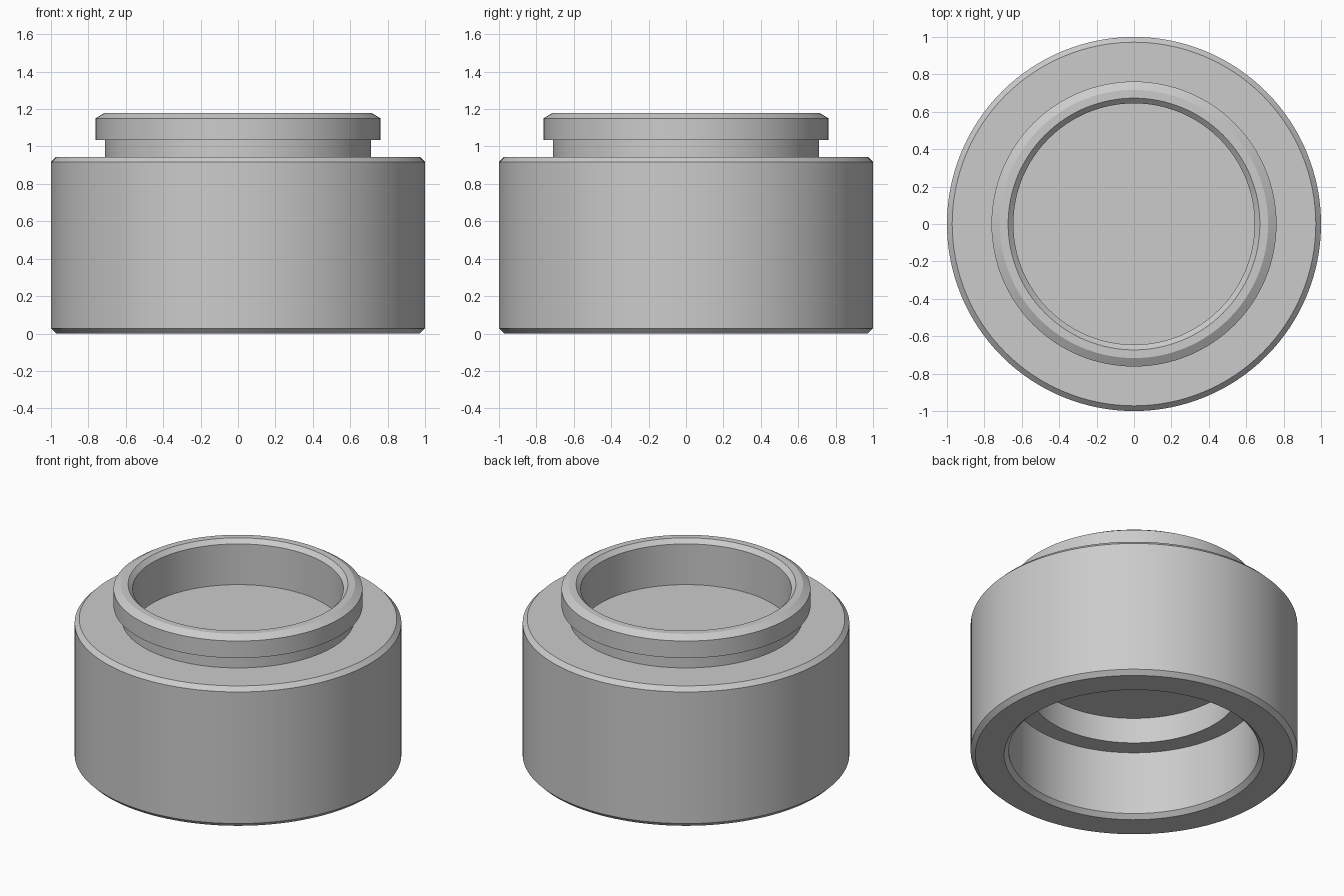
import bpy
import bmesh
import math

default_cube = bpy.data.objects.get("Cube")
if default_cube:
    bpy.data.objects.remove(default_cube, do_unlink=True)

SEGMENTS = 128


def make_material(name, colour):
    material = bpy.data.materials.new(name)
    material.use_nodes = True
    material.diffuse_color = colour
    material.node_tree.nodes["Principled BSDF"].inputs["Base Color"].default_value = colour
    return material


def add_object(name, bm):
    mesh = bpy.data.meshes.new(name)
    bm.to_mesh(mesh)
    bm.free()
    obj = bpy.data.objects.new(name, mesh)
    bpy.context.collection.objects.link(obj)
    return obj


def lathe(name, profile):
    """Turn a (radius, height) profile around the z axis."""
    bm = bmesh.new()
    verts = [bm.verts.new((radius, 0, height)) for radius, height in profile]
    edges = [bm.edges.new(pair) for pair in zip(verts, verts[1:])]
    bmesh.ops.spin(bm, geom=verts + edges, cent=(0, 0, 0), axis=(0, 0, 1),
                   angle=math.tau, steps=SEGMENTS, use_duplicate=False)
    bmesh.ops.remove_doubles(bm, verts=bm.verts, dist=0.0001)
    bmesh.ops.recalc_face_normals(bm, faces=bm.faces)
    return add_object(name, bm)


def box(name, low, high):
    bm = bmesh.new()
    bmesh.ops.create_cube(bm, size=1)
    for vert in bm.verts:
        vert.co = [a if c < 0 else b for c, a, b in zip(vert.co, low, high)]
    return add_object(name, bm)


# Section heights and radii
ledge, web_bottom, web_top = 0.457, 0.63, 0.875
shoulder, lip_bottom, top = 0.945, 1.035, 1.178
body, lip, neck, socket, bore = 1.0, 0.762, 0.712, 0.767, 0.645
bevel = 0.028

underside = [(0, web_bottom), (bore, web_bottom), (bore, ledge), (socket, ledge),
             (socket, bevel), (socket + bevel, 0)]
outside = [(body - bevel, 0), (body, bevel), (body, shoulder - bevel),
           (body - bevel, shoulder), (neck, shoulder), (neck, lip_bottom),
           (lip, lip_bottom), (lip, top - bevel), (lip - 0.045, top)]
top_recess = [(bore + bevel, top), (bore, top - bevel), (bore, web_top), (0, web_top)]

# Turned collar body
collar = lathe("collar_body", underside + outside + top_recess)
collar.data.materials.append(make_material("plain grey", (0.6, 0.6, 0.6, 1)))

# Small key slot in the inner ledge
slot = box("key_slot_cutter", (0.55, -0.14, ledge - 0.1), (0.762, 0, 0.55))
slot.hide_render = True
slot.hide_viewport = True
cut = collar.modifiers.new("key_slot", "BOOLEAN")
cut.operation = "DIFFERENCE"
cut.solver = "EXACT"
cut.object = slot

# Bake the slot, then smooth the round walls
bpy.context.view_layer.objects.active = collar
collar.select_set(True)
bpy.ops.object.modifier_apply(modifier=cut.name)
bpy.data.objects.remove(slot, do_unlink=True)
bpy.ops.object.shade_smooth_by_angle(angle=math.radians(30))
